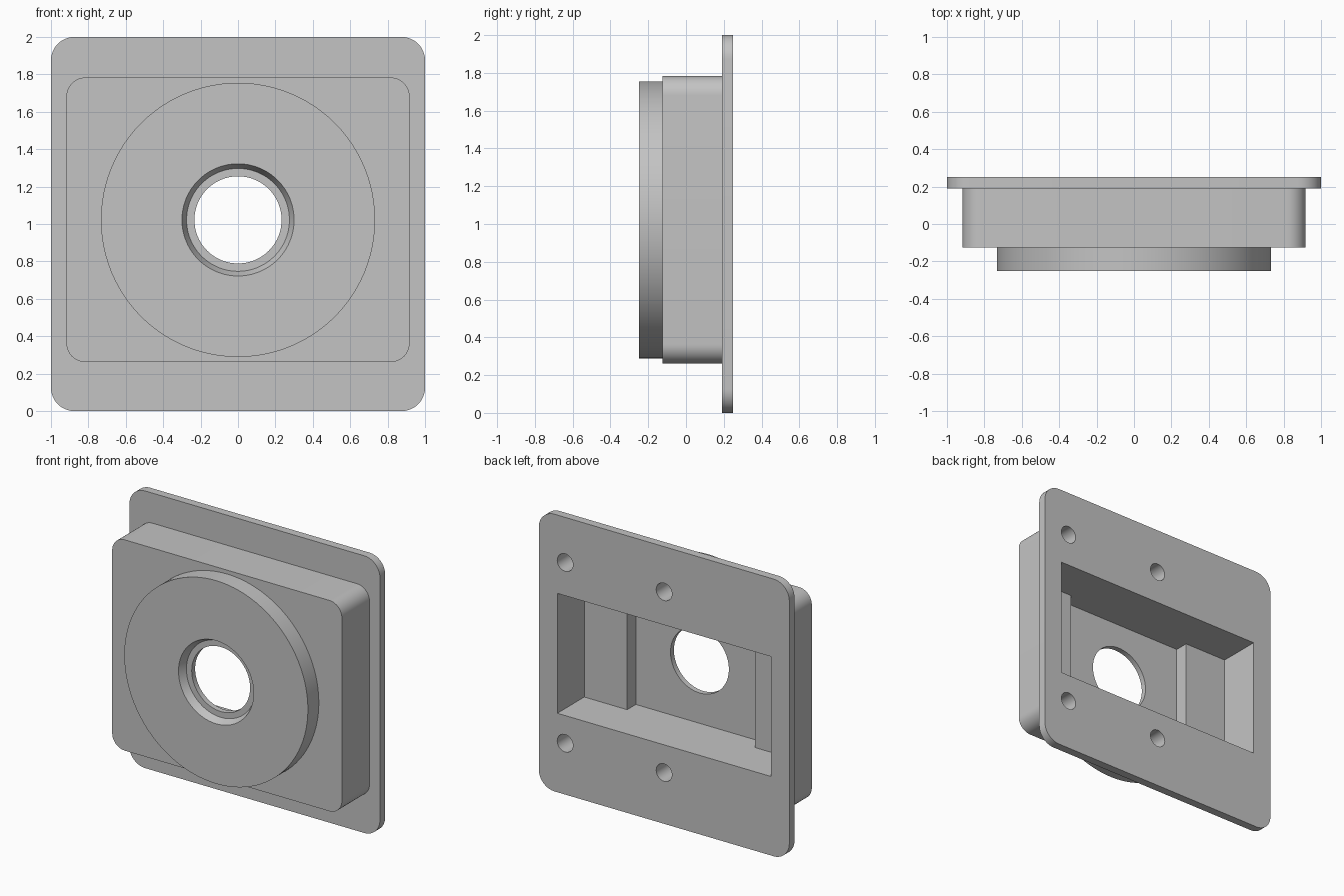
import bpy, math

cube = bpy.data.objects.get("Cube")
if cube:
    bpy.data.objects.remove(cube, do_unlink=True)

grey = bpy.data.materials.new("plain_grey")
grey.use_nodes = True
colour = (0.55, 0.55, 0.55, 1)
grey.diffuse_color = colour
grey.node_tree.nodes["Principled BSDF"].inputs["Base Color"].default_value = colour

AXIS_Z = 1.022  # height of the round bore


def loft(name, front, back, y0, y1):
    """Solid between two matching (x, z) outlines at y0 and y1."""
    n = len(front)
    verts = [(x, y0, z) for x, z in front] + [(x, y1, z) for x, z in back]
    faces = [tuple(range(n)), tuple(reversed(range(n, 2 * n)))]
    faces += [(i, i + n, (i + 1) % n + n, (i + 1) % n) for i in range(n)]
    mesh = bpy.data.meshes.new(name)
    mesh.from_pydata(verts, [], faces)
    mesh.materials.append(grey)
    obj = bpy.data.objects.new(name, mesh)
    bpy.context.collection.objects.link(obj)
    return obj


def circle(r, x=0, z=AXIS_Z, n=96):
    return [(x + r * math.cos(math.tau * i / n), z + r * math.sin(math.tau * i / n))
            for i in range(n)]


def rectangle(half_w, z0, z1, r=0, steps=10):
    if not r:
        return [(half_w, z0), (half_w, z1), (-half_w, z1), (-half_w, z0)]
    corners = [(half_w - r, z1 - r), (r - half_w, z1 - r),
               (r - half_w, z0 + r), (half_w - r, z0 + r)]
    points = []
    for k, (cx, cz) in enumerate(corners):
        for i in range(steps + 1):
            a = math.pi / 2 * (k + i / steps)
            points.append((cx + r * math.cos(a), cz + r * math.sin(a)))
    return points


def prism(name, outline, y0, y1):
    return loft(name, outline, outline, y0, y1)


def combine(target, tool, operation):
    mod = target.modifiers.new(tool.name, 'BOOLEAN')
    mod.operation, mod.solver, mod.object = operation, 'EXACT', tool
    bpy.context.view_layer.objects.active = target
    bpy.ops.object.modifier_apply(modifier=mod.name)
    bpy.data.objects.remove(tool, do_unlink=True)


# Flange plate, box body and round front boss joined into one solid
housing = prism("flanged_housing", rectangle(1, 0, 2, 0.125), 0.19, 0.25)
combine(housing, prism("box_body", rectangle(0.917, 0.262, 1.783, 0.1), -0.125, 0.22), 'UNION')
combine(housing, prism("round_boss", circle(0.733), -0.25, 0.0), 'UNION')

# Stepped pocket in the back
combine(housing, prism("pocket", rectangle(0.852, 0.57, 1.435), -0.057, 0.4), 'DIFFERENCE')
combine(housing, prism("deep_pocket", rectangle(0.51, 0.57, 1.435), -0.156, 0.1), 'DIFFERENCE')

# Tapered recess and through bore in the front
combine(housing, loft("recess", circle(0.309), circle(0.275), -0.27, -0.195), 'DIFFERENCE')
combine(housing, prism("bore", circle(0.233), -0.4, -0.1), 'DIFFERENCE')

# Blind screw holes in the back
for x in (0, 0.79):
    for side in (-1, 1):
        outline = circle(0.063, x, AXIS_Z + side * 0.652, 40)
        combine(housing, prism("screw_hole", outline, 0.0, 0.4), 'DIFFERENCE')

bpy.ops.object.select_all(action='DESELECT')
housing.select_set(True)
bpy.context.view_layer.objects.active = housing
bpy.ops.object.shade_smooth_by_angle(angle=math.radians(25))
